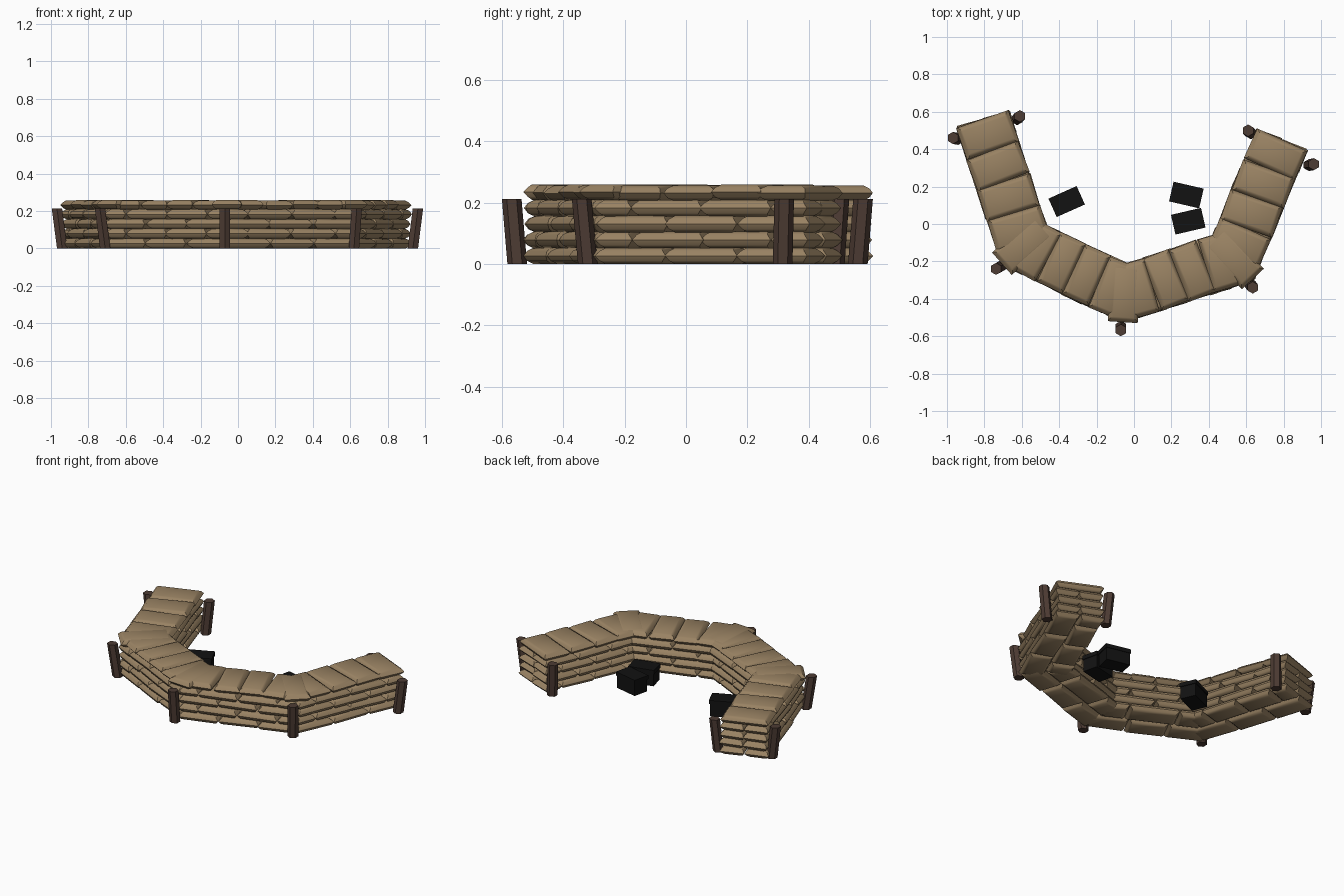
import bpy, bmesh, math, random
from mathutils import Vector, Matrix

if "Cube" in bpy.data.objects:
    bpy.data.objects.remove(bpy.data.objects["Cube"])

random.seed(4)

def material(name, rgb):
    m = bpy.data.materials.new(name)
    m.diffuse_color = (*rgb, 1)
    m.use_nodes = True
    m.node_tree.nodes["Principled BSDF"].inputs["Base Color"].default_value = m.diffuse_color
    return m

SAND = material("sand canvas", (0.32, 0.225, 0.125))
WOOD = material("dark wood", (0.075, 0.045, 0.034))
BLACK = material("black metal", (0.006, 0.006, 0.006))

def finish(bm, name, mat, smooth=False):
    bmesh.ops.recalc_face_normals(bm, faces=bm.faces)
    me = bpy.data.meshes.new(name)
    bm.to_mesh(me)
    bm.free()
    me.materials.append(mat)
    ob = bpy.data.objects.new(name, me)
    bpy.context.collection.objects.link(ob)
    if smooth:
        bpy.context.view_layer.objects.active = ob
        ob.select_set(True)
        bpy.ops.object.shade_smooth_by_angle(angle=math.radians(42))
        ob.select_set(False)
    return ob

def add_bag(bm, pos, angle, length, width, height):
    """Pillow-like bag: stacked rectangles, widest at the mid-height seam."""
    mat = Matrix.Translation(pos) @ Matrix.Rotation(angle, 4, 'Z')
    rings = []
    for t, ix, iy in ((-1, .026, .026), (-.62, .014, .008), (0, 0, 0),
                      (.62, .014, .008), (1, .026, .026)):
        x, y, z = length / 2 - ix, width / 2 - iy, t * height / 2
        rings.append([bm.verts.new(mat @ Vector((sx * x, sy * y, z)))
                      for sx, sy in ((-1, -1), (1, -1), (1, 1), (-1, 1))])
    for a, b in zip(rings, rings[1:]):
        for i in range(4):
            j = (i + 1) % 4
            bm.faces.new((a[i], a[j], b[j], b[i]))
    bm.faces.new(rings[0])
    bm.faces.new(rings[-1])

# Centre line of the wall, seen from above
PATH = [Vector(p) for p in ((-.81, .56), (-.59, -.11), (-.05, -.37), (.53, -.18), (.79, .45))]
LAYER = 0.052

def normal(a, b):
    d = (b - a).normalized()
    return Vector((-d.y, d.x))

def offset_path(dist):
    """Mitred copy of the centre line, moved sideways."""
    out = []
    for i, p in enumerate(PATH):
        ns = []
        if i > 0:
            ns.append(normal(PATH[i - 1], p))
        if i < len(PATH) - 1:
            ns.append(normal(p, PATH[i + 1]))
        m = sum(ns, Vector((0, 0))).normalized()
        out.append(p + m * dist / m.dot(ns[0]))
    return out

def jit(v):
    return random.uniform(-v, v)

# Lower four layers: two rows of bags laid lengthwise in brick pattern
for layer in range(4):
    bm = bmesh.new()
    for row, off in enumerate((-.073, .073)):
        pts = offset_path(off)
        for k in range(4):
            a, b = pts[k], pts[k + 1]
            d = (b - a).normalized()
            if k > 0:
                a = a - d * .03
            if k < 3:
                b = b + d * .03
            total = (b - a).length
            n = max(1, round(total / .26))
            pitch = total / n
            cuts = [i * pitch for i in range(n + 1)]
            if (layer + row) % 2:
                cuts = [0] + [(i + .5) * pitch for i in range(n)] + [total]
            for s, e in zip(cuts, cuts[1:]):
                c = a + d * (s + e) / 2
                add_bag(bm, (c.x + jit(.005), c.y + jit(.005), (layer + .5) * LAYER),
                        math.atan2(d.y, d.x) + math.radians(jit(2.5)),
                        e - s + .004, .147, LAYER + .002 * (layer > 0))
    finish(bm, f"sandbag_layer_{layer + 1}", SAND, True)

# Top layer: bags laid across the wall, with one more at each corner
bm = bmesh.new()
for a, b in zip(PATH, PATH[1:]):
    d = b - a
    n = round(d.length / .165)
    for i in range(n):
        c = a + d * (i + .5) / n
        add_bag(bm, (c.x, c.y, 4.46 * LAYER + jit(.002)),
                math.atan2(d.y, d.x) + math.pi / 2 + math.radians(jit(4)),
                .295, d.length / n + .002, .05)
for p, q, r in zip(PATH, PATH[1:], PATH[2:]):
    d = (q - p).normalized() + (r - q).normalized()
    add_bag(bm, (q.x, q.y, 4.5 * LAYER), math.atan2(d.y, d.x) + math.pi / 2, .31, .16, .05)
finish(bm, "sandbag_top_layer", SAND, True)

# Leaning hexagonal stakes: (top x, top y, base x, base y)
STAKES = ((-.968, .46, -.94, .455), (-.61, .577, -.625, .56), (-.738, -.24, -.71, -.225),
          (-.07, -.568, -.07, -.55), (.635, -.34, .62, -.32), (.962, .32, .935, .315),
          (.61, .50, .625, .485))
for i, (tx, ty, bx, by) in enumerate(STAKES):
    bm = bmesh.new()
    bmesh.ops.create_cone(bm, cap_ends=True, segments=6, radius1=.032, radius2=.032, depth=.212)
    for v in bm.verts:
        top = v.co.z > 0
        v.co += Vector((tx, ty, .106) if top else (bx, by, .106))
    finish(bm, f"stake_{i + 1}", WOOD)

# Ammunition boxes with a slightly wider lid
for i, (x, y, deg) in enumerate(((-.36, .12, 24), (.28, .155, -13), (.29, .015, 13))):
    bm = bmesh.new()
    for z0, z1, sx, sy in ((0, .08, .155, .1), (.08, .105, .165, .108)):
        m = (Matrix.Translation((x, y, (z0 + z1) / 2)) @ Matrix.Rotation(math.radians(deg), 4, 'Z')
             @ Matrix.Diagonal((sx, sy, z1 - z0, 1)))
        bmesh.ops.create_cube(bm, size=1, matrix=m)
    finish(bm, f"supply_box_{i + 1}", BLACK)
